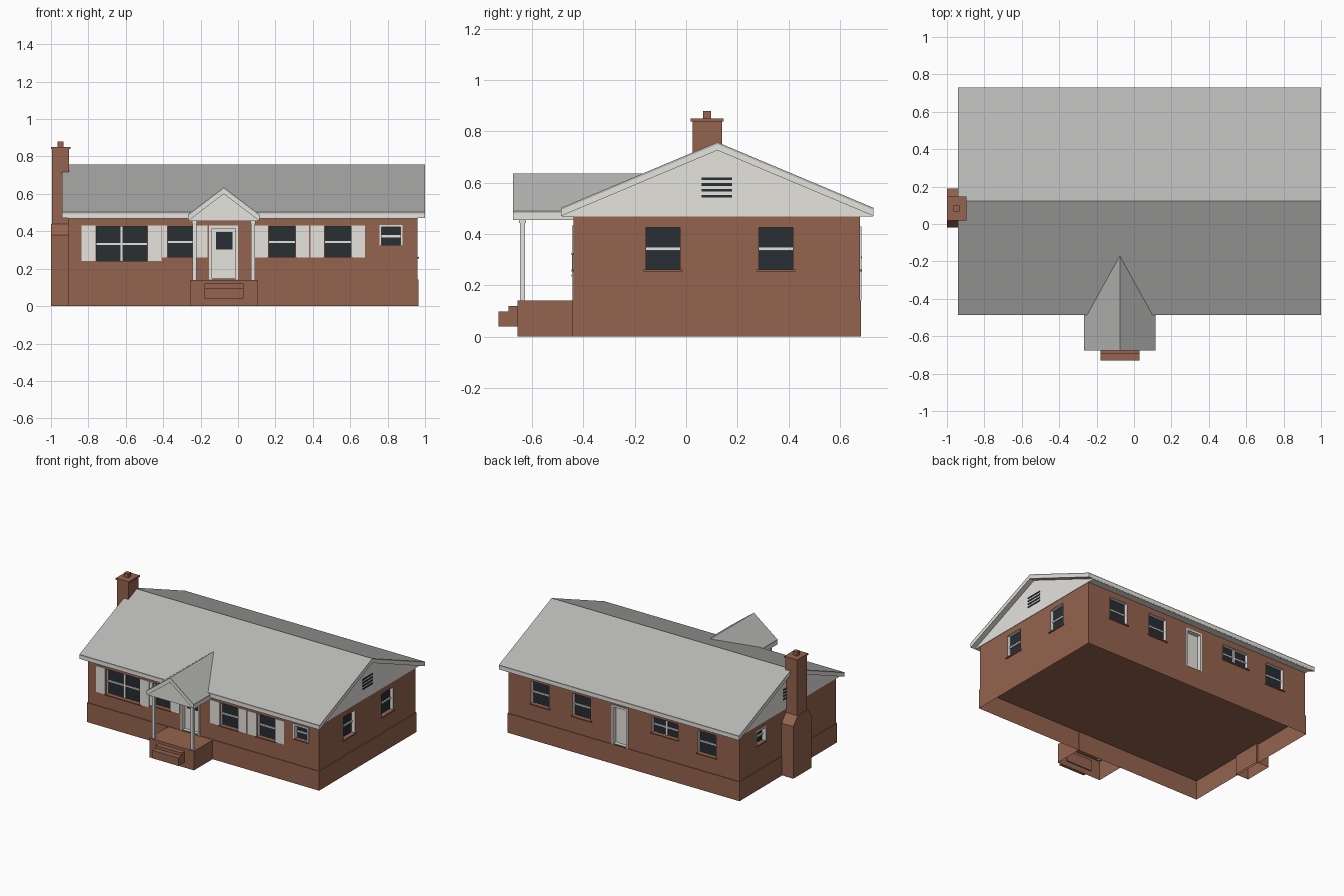
import bpy
import bmesh

if "Cube" in bpy.data.objects:
    bpy.data.objects.remove(bpy.data.objects["Cube"])


def material(name, rgb):
    m = bpy.data.materials.new(name)
    m.use_nodes = True
    linear = [((c / 255 + 0.055) / 1.055) ** 2.4 for c in rgb] + [1]
    m.diffuse_color = linear
    m.node_tree.nodes["Principled BSDF"].inputs["Base Color"].default_value = linear
    return m


brick = material("brick", (149, 99, 78))
white = material("white_trim", (229, 227, 222))
shingle = material("grey_shingle", (182, 182, 180))
glass = material("dark_glass", (39, 46, 52))


def prism(name, profile, place, a, b, mat, open_bottom=False):
    """Extrude a 2D profile from a to b; place(u, v, t) gives the 3D point."""
    bm = bmesh.new()
    ends = [[bm.verts.new(place(u, v, t)) for u, v in profile] for t in (a, b)]
    n = len(profile)
    for end in ends:
        bm.faces.new(end)
    for i in range(n):
        j = (i + 1) % n
        bm.faces.new((ends[0][i], ends[1][i], ends[1][j], ends[0][j]))
    bmesh.ops.recalc_face_normals(bm, faces=bm.faces)
    if open_bottom:
        down = [f for f in bm.faces if f.normal.z < -0.9]
        bmesh.ops.delete(bm, geom=down, context="FACES")
    me = bpy.data.meshes.new(name)
    bm.to_mesh(me)
    bm.free()
    me.materials.append(mat)
    ob = bpy.data.objects.new(name, me)
    bpy.context.collection.objects.link(ob)
    return ob


def along_x(u, v, t):
    return (t, u, v)


def along_y(u, v, t):
    return (u, t, v)


def box(name, mat, x, y, z, open_bottom=False):
    rect = [(x[0], z[0]), (x[1], z[0]), (x[1], z[1]), (x[0], z[1])]
    return prism(name, rect, along_y, y[0], y[1], mat, open_bottom)


def roof(name, place, mid, half, eave, peak, thick, a, b):
    """White chevron board under a thin shingle layer."""
    skin = 0.008
    for part, mat, top, bottom in (("_shingles", shingle, 0, skin),
                                   ("_boards", white, skin, thick)):
        pts = [(mid - half, eave - top), (mid, peak - top), (mid + half, eave - top),
               (mid + half, eave - bottom), (mid, peak - bottom), (mid - half, eave - bottom)]
        prism(name + part, pts, place, a, b, mat)


# Brick walls and hollow foundation
X0, X1, Y0, Y1, TOP = -0.905, 0.96, -0.438, 0.678, 0.468
walls = box("walls", brick, (X0, X1), (Y0, Y1), (0.14, TOP))
box("foundation", brick, (X0 - 0.005, X1 + 0.005), (Y0 - 0.005, Y1 + 0.005), (0, 0.141), True)
cutters = []


def on_wall(name, mat, side, u, z, d):
    """Box on a wall: u along the wall, d outward from the wall."""
    if side == "front":
        return box(name, mat, u, (Y0 - d[1], Y0 - d[0]), z)
    if side == "back":
        return box(name, mat, u, (Y1 + d[0], Y1 + d[1]), z)
    if side == "right":
        return box(name, mat, (X1 + d[0], X1 + d[1]), u, z)
    return box(name, mat, (X0 - d[1], X0 - d[0]), u, z)


def opening(name, mat, side, u, z):
    """White-lined recess with a panel at its back."""
    cutters.append(on_wall("opening_cutter", white, side, u, z, (-0.03, 0.05)))
    on_wall(name, mat, side, u, z, (-0.035, -0.026))


def casing(side, u, z, w):
    """White strips around an opening."""
    for a, b in ((u[0] - w, u[0]), (u[1], u[1] + w)):
        on_wall(side + "_casing", white, side, (a, b), (z[0], z[1] + w), (-0.01, 0.006))
    on_wall(side + "_casing_head", white, side, u, (z[1], z[1] + w), (-0.01, 0.006))


def window(side, u0, u1, z0=0.26, z1=0.425, double=False):
    n = side + "_window"
    opening(n + "_glass", glass, side, (u0, u1), (z0, z1))
    mid, c = (z0 + z1) / 2, (u0 + u1) / 2
    on_wall(n + "_rail", white, side, (u0, u1), (mid - 0.006, mid + 0.006), (-0.027, -0.018))
    on_wall(n + "_sill", brick, side, (u0 - 0.01, u1 + 0.01), (z0 - 0.006, z0 + 0.002), (-0.02, 0.008))
    if double:
        on_wall(n + "_mullion", white, side, (c - 0.008, c + 0.008), (z0, z1), (-0.027, -0.016))


# Front windows
window("front", -0.757, -0.487, 0.24, 0.425, True)
for u0, u1 in ((-0.375, -0.242), (0.165, 0.305), (0.465, 0.605)):
    window("front", u0, u1)

# Side and back windows
window("right", -0.155, -0.023)
window("right", 0.285, 0.417)
for u0, u1 in ((0.63, 0.775), (0.295, 0.44), (-0.715, -0.57)):
    window("back", u0, u1)
window("back", -0.41, -0.2, 0.31, 0.425, True)

# Small cased windows
for side, u in (("front", (0.768, 0.868)), ("left", (0.38, 0.48))):
    window(side, u[0], u[1], 0.325, 0.422)
    casing(side, u, (0.325, 0.422), 0.012)

# Doors
for side, u in (("front", (-0.14, -0.013)), ("back", (0.002, 0.11))):
    opening(side + "_door", white, side, u, (0.148, 0.416))
    casing(side, u, (0.141, 0.416), 0.014)
on_wall("front_door_glass", glass, "front", (-0.118, -0.03), (0.303, 0.396), (-0.028, -0.021))

# Cut the openings into the walls
for c in cutters:
    mod = walls.modifiers.new("opening", "BOOLEAN")
    mod.object = c
    mod.operation = "DIFFERENCE"
    mod.solver = "EXACT"
    mod.material_mode = "TRANSFER"
graph = bpy.context.evaluated_depsgraph_get()
carved = bpy.data.meshes.new_from_object(walls.evaluated_get(graph))
walls.modifiers.clear()
walls.data = carved
for c in cutters:
    bpy.data.objects.remove(c)

# Shutters
for u0, u1, z0 in ((-0.837, -0.762, 0.24), (-0.48, -0.408, 0.24), (-0.405, -0.38, 0.26),
                   (-0.237, -0.163, 0.26), (0.085, 0.16, 0.26), (0.31, 0.38, 0.26),
                   (0.388, 0.46, 0.26), (0.608, 0.68, 0.26)):
    on_wall("shutter", white, "front", (u0, u1), (z0, 0.43), (-0.005, 0.005))

# Main roof with white gables and boxed eaves
MID, HALF = 0.122, 0.609
gable = [(MID - HALF + 0.003, TOP), (MID + HALF - 0.003, TOP),
         (MID + HALF - 0.003, 0.48), (MID, 0.735), (MID - HALF + 0.003, 0.48)]
prism("gable_block", gable, along_x, X0 - 0.003, X1 + 0.003, white)
roof("main_roof", along_x, MID, HALF, 0.502, 0.758, 0.032, -0.94, 1.0)

# Gable vents
for side in ("left", "right"):
    for i in range(4):
        z = 0.542 + i * 0.0227
        on_wall(side + "_vent_slat", glass, side, (0.06, 0.18), (z, z + 0.011), (0, 0.006))

# Chimney
prism("chimney_base", [(-0.02, 0), (0.19, 0), (0.19, 0.38), (0.14, 0.44),
                       (0.025, 0.44), (-0.02, 0.38)], along_x, -1.0, X0 + 0.01, brick, True)
box("chimney_stack", brick, (-0.995, -0.903), (0.025, 0.14), (0.4, 0.842))
box("chimney_cap", brick, (-1.0, -0.895), (0.018, 0.146), (0.839, 0.85))
box("chimney_pot", brick, (-0.966, -0.934), (0.067, 0.098), (0.845, 0.88))

# Porch slab and steps
box("porch_slab", brick, (-0.255, 0.105), (-0.657, -0.44), (0, 0.14), True)
box("upper_step", brick, (-0.18, 0.03), (-0.692, -0.65), (0.04, 0.12))
box("lower_step", brick, (-0.18, 0.03), (-0.73, -0.65), (0.04, 0.098))

# Porch roof and posts
PM = -0.076
porch_gable = [(PM - 0.187, 0.455), (PM + 0.187, 0.455), (PM + 0.187, 0.47),
               (PM, 0.612), (PM - 0.187, 0.47)]
prism("porch_gable", porch_gable, along_y, -0.665, Y0 + 0.005, white)
roof("porch_roof", along_y, PM, 0.191, 0.49, 0.635, 0.035, -0.675, -0.172)
for s in (-1, 1):
    c = PM + s * 0.156
    box("porch_post", white, (c - 0.01, c + 0.01), (-0.647, -0.627), (0.14, 0.46))
    box("post_cap", white, (c - 0.013, c + 0.013), (-0.65, -0.624), (0.442, 0.46))
